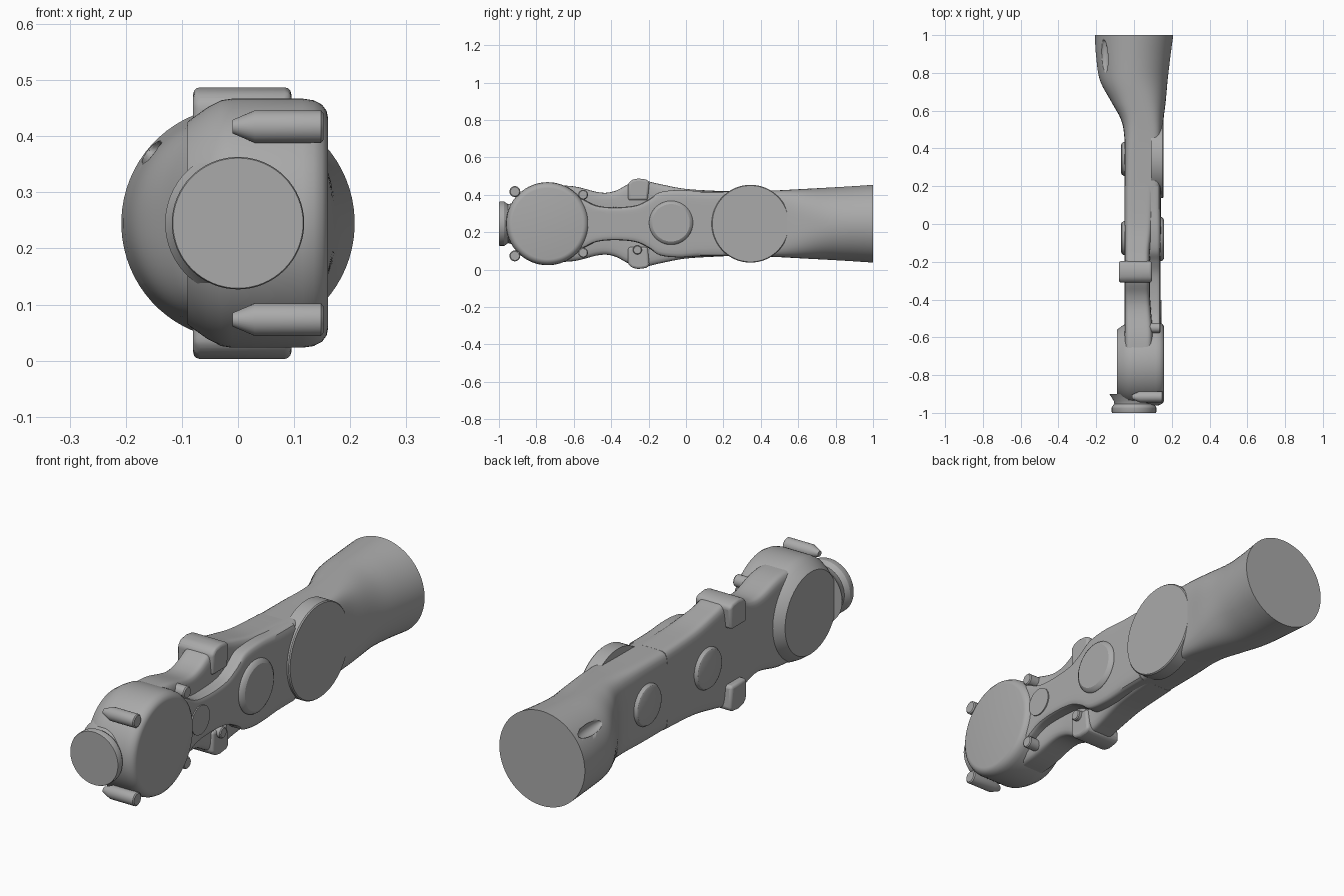
import bpy, bmesh, math
from mathutils import Vector

if "Cube" in bpy.data.objects:
    bpy.data.objects.remove(bpy.data.objects["Cube"])

MID = 0.245   # height of the long axis
grey = bpy.data.materials.new("plain grey")
grey.use_nodes = True
grey.diffuse_color = (0.4, 0.4, 0.4, 1)
grey.node_tree.nodes["Principled BSDF"].inputs["Base Color"].default_value = (0.4, 0.4, 0.4, 1)


def finish(bm, name, angle=35):
    bmesh.ops.recalc_face_normals(bm, faces=bm.faces[:])
    mesh = bpy.data.meshes.new(name)
    bm.to_mesh(mesh)
    bm.free()
    mesh.materials.append(grey)
    obj = bpy.data.objects.new(name, mesh)
    bpy.context.collection.objects.link(obj)
    bpy.ops.object.select_all(action="DESELECT")
    obj.select_set(True)
    bpy.context.view_layer.objects.active = obj
    bpy.ops.object.shade_smooth_by_angle(angle=math.radians(angle))
    return obj


def skin(name, rings, angle=35):
    """Closed solid through a list of point rings."""
    bm = bmesh.new()
    loops = [[bm.verts.new(p) for p in ring] for ring in rings]
    n = len(loops[0])
    for a, b in zip(loops, loops[1:]):
        for i in range(n):
            j = (i + 1) % n
            bm.faces.new((a[i], a[j], b[j], b[i]))
    bm.faces.new(loops[0])
    bm.faces.new(loops[-1])
    return finish(bm, name, angle)


def turned(name, axis, y, z, profile, n=64):
    """Solid of revolution; profile holds (distance along axis, radius)."""
    rings = []
    for t, r in profile:
        ring = []
        for i in range(n):
            a = 2 * math.pi * i / n
            c, s = r * math.cos(a), r * math.sin(a)
            ring.append((t, y + c, z + s) if axis == "x" else (c, t, z + s))
        rings.append(ring)
    return skin(name, rings, 30)


def smooth_stations(stations, steps=6):
    """Catmull-Rom resampling of section parameters."""
    pts = [Vector(s) for s in stations]
    pts = [pts[0]] + pts + [pts[-1]]
    out = []
    for p0, p1, p2, p3 in zip(pts, pts[1:], pts[2:], pts[3:]):
        for k in range(steps):
            t = k / steps
            out.append(p1 + 0.5 * t * (p2 - p0 + t * (2 * p0 - 5 * p1 + 4 * p2 - p3
                       + t * (3 * (p1 - p2) + p3 - p0))))
    return out + [pts[-1]]


def loft(name, stations, n=72):
    """Superellipse sections: (y, x min, x max, half height, squareness)."""
    rings = []
    for y, x0, x1, h, e in smooth_stations([Vector(s) for s in stations]):
        ring = []
        for i in range(n):
            a = 2 * math.pi * (i + 0.5) / n
            c, s = math.cos(a), math.sin(a)
            k = (abs(c) ** e + abs(s) ** e) ** (-1 / e)
            ring.append(((x0 + x1) / 2 + (x1 - x0) / 2 * c * k, y, MID + h * s * k))
        rings.append(ring)
    return skin(name, rings)


# Thin core running the length of the arm
loft("arm_core", [
    (-0.74, -0.05, 0.09, 0.205, 8), (-0.60, -0.05, 0.10, 0.200, 8),
    (-0.46, -0.05, 0.09, 0.167, 8), (-0.38, -0.05, 0.085, 0.175, 8),
    (-0.30, -0.05, 0.085, 0.215, 8), (-0.22, -0.05, 0.085, 0.228, 8),
    (-0.14, -0.05, 0.085, 0.212, 8), (0.0, -0.05, 0.10, 0.186, 8),
    (0.2, -0.05, 0.11, 0.174, 8)])

# Raised layer, waisted beside the lugs
loft("raised_side", [
    (-0.66, 0.04, 0.14, 0.16, 9), (-0.56, 0.04, 0.14, 0.135, 9),
    (-0.48, 0.04, 0.14, 0.098, 9), (-0.38, 0.04, 0.14, 0.088, 9),
    (-0.27, 0.04, 0.14, 0.098, 9), (-0.20, 0.04, 0.14, 0.130, 9),
    (-0.14, 0.04, 0.14, 0.168, 9), (-0.04, 0.03, 0.142, 0.180, 9),
    (0.08, 0.0, 0.142, 0.174, 9), (0.2, 0.0, 0.142, 0.173, 9)])

# Rear barrel flaring from the flat arm to a round end
loft("rear_barrel", [
    (0.12, -0.05, 0.14, 0.173, 8), (0.35, -0.05, 0.143, 0.175, 7),
    (0.48, -0.053, 0.15, 0.178, 5), (0.56, -0.072, 0.157, 0.182, 3.6),
    (0.65, -0.122, 0.168, 0.187, 2.7), (0.76, -0.180, 0.178, 0.193, 2.15),
    (0.88, -0.2, 0.192, 0.2, 2), (1.0, -0.208, 0.208, 0.208, 2)])

# Round head
turned("round_head", "x", -0.74, MID, [
    (-0.09, 0.18), (-0.083, 0.186), (-0.055, 0.206), (-0.03, 0.219), (-0.01, 0.222),
    (0.115, 0.222), (0.135, 0.219), (0.150, 0.211), (0.158, 0.200), (0.16, 0.190)], 80)

# Front collar
turned("front_collar", "y", 0, MID, [
    (-1.0, 0.116), (-0.996, 0.118), (-0.972, 0.118), (-0.962, 0.112),
    (-0.952, 0.104), (-0.935, 0.108), (-0.9, 0.13)])

# Bosses on the +x side
turned("pivot_boss", "x", -0.08, 0.25, [(0.1, 0.118), (0.145, 0.117), (0.153, 0.112), (0.16, 0.100)])
turned("large_disc", "x", 0.345, MID, [(0.09, 0.208), (0.15, 0.208), (0.155, 0.204)], 80)
turned("small_cap", "x", -0.465, 0.248, [(0.1, 0.063), (0.145, 0.063)])

# Low bosses on the -x side
for label, y, r in (("front", -0.075, 0.09), ("rear", 0.345, 0.09)):
    turned(label + "_low_boss", "x", y, MID,
           [(-0.02, r), (-0.054, r), (-0.064, r - 0.006), (-0.068, r - 0.014)])

for label, side in (("upper", 1), ("lower", -1)):
    # Bolt ends at the front and back of the head
    turned(label + "_front_bolt", "x", -0.915, MID + side * 0.172,
           [(-0.01, 0.012), (0.03, 0.029), (0.148, 0.029), (0.152, 0.024)], 32)
    turned(label + "_back_bolt", "x", -0.55, MID + side * 0.155,
           [(0.05, 0.026), (0.135, 0.026), (0.14, 0.022)], 32)

    # Cross lug with rounded edges
    outline = [(-0.31, 0.125), (-0.31, 0.215), (-0.29, 0.235), (-0.255, 0.242),
               (-0.215, 0.237), (-0.195, 0.225), (-0.205, 0.125)]
    lug = skin(label + "_lug", [[(x, y, MID + side * h) for y, h in outline]
                                for x in (-0.08, 0.095)])
    bevel = lug.modifiers.new("rounded edges", "BEVEL")
    bevel.width = 0.012
    bevel.segments = 3
    bevel.limit_method = "ANGLE"

# Oval pin below the waist
pin = turned("lower_pin", "x", -0.26, 0.105, [(0.06, 0.024), (0.108, 0.024), (0.112, 0.02)], 32)

# Shallow slots on the flank of the rear barrel
barrel = bpy.data.objects["rear_barrel"]
for label, side in (("upper", 1), ("lower", -1)):
    bm = bmesh.new()
    bmesh.ops.create_uvsphere(bm, u_segments=24, v_segments=16, radius=1)
    for v in bm.verts:
        v.co = Vector((-0.158 + 0.026 * v.co.x, 0.885 + 0.09 * v.co.y,
                       MID + side * (0.13 + 0.026 * v.co.z)))
    cutter = finish(bm, label + "_slot_cutter")
    cutter.hide_render = True
    cutter.hide_set(True)
    cut = barrel.modifiers.new(label + " slot", "BOOLEAN")
    cut.operation = "DIFFERENCE"
    cut.object = cutter
